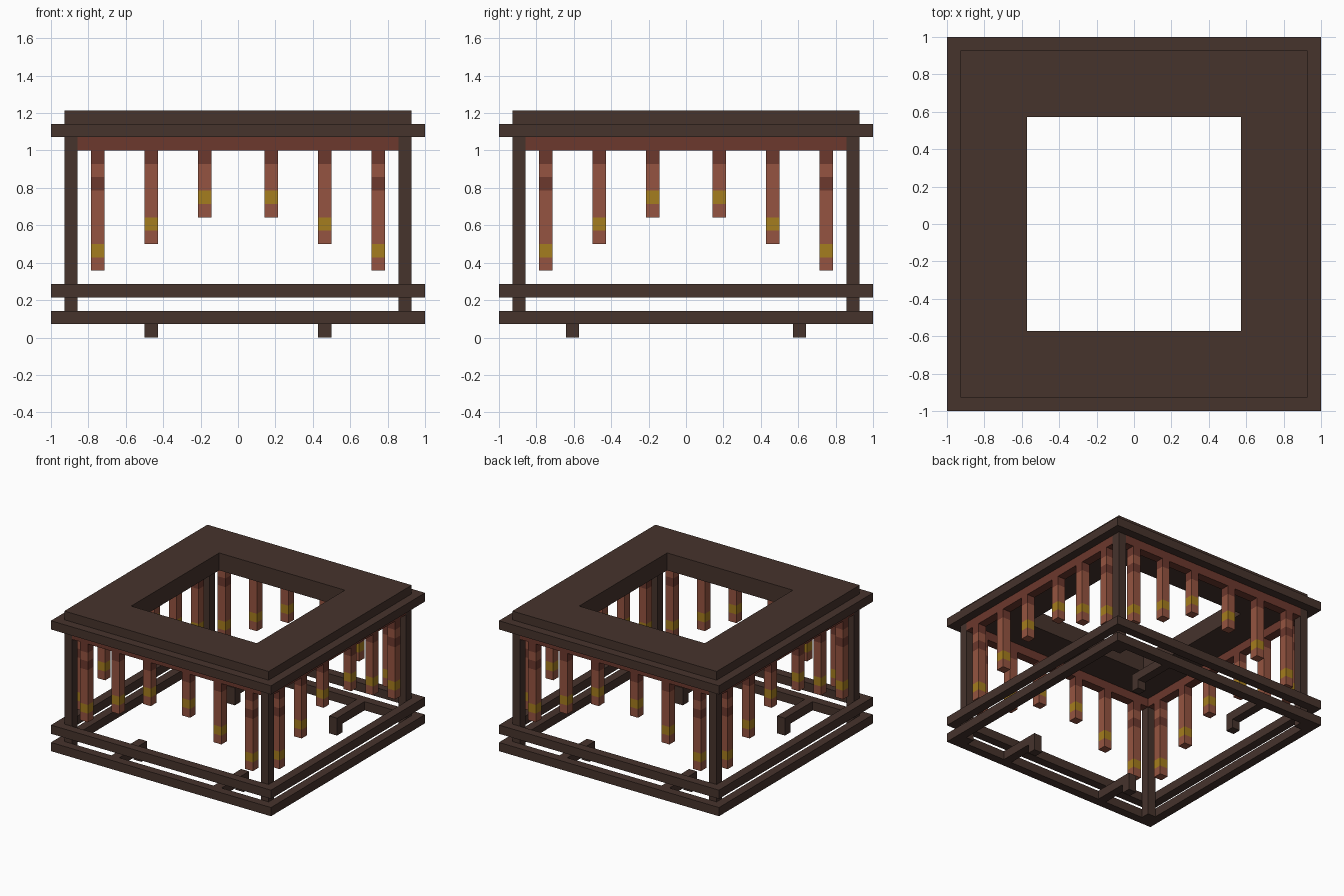
import bpy
import bmesh
from mathutils import Vector

cube = bpy.data.objects.get("Cube")
if cube:
    bpy.data.objects.remove(cube, do_unlink=True)

U = 1 / 14  # thickness of every timber


def srgb(*rgb):
    return tuple(((c / 255 + 0.055) / 1.055) ** 2.4 for c in rgb) + (1.0,)


def material(name, colour):
    mat = bpy.data.materials.new(name)
    mat.use_nodes = True
    mat.diffuse_color = colour
    bsdf = next(n for n in mat.node_tree.nodes if n.type == 'BSDF_PRINCIPLED')
    bsdf.inputs["Base Color"].default_value = colour
    return mat


DARK = material("dark_brown_wood", srgb(70, 51, 44))
RED = material("deep_red_wood", srgb(108, 56, 45))
CLAY = material("light_terracotta", srgb(149, 84, 65))
GOLD = material("gold_band", srgb(165, 125, 30))


def finish(bm, name, mats):
    bmesh.ops.recalc_face_normals(bm, faces=bm.faces[:])
    mesh = bpy.data.meshes.new(name)
    bm.to_mesh(mesh)
    bm.free()
    for m in mats:
        mesh.materials.append(m)
    obj = bpy.data.objects.new(name, mesh)
    bpy.context.collection.objects.link(obj)
    return obj


def box_bmesh(lo, hi):
    bm = bmesh.new()
    bmesh.ops.create_cube(bm, size=1)
    lo, hi = Vector(lo), Vector(hi)
    for v in bm.verts:
        v.co = (lo + hi) / 2 + v.co * (hi - lo)
    return bm


def box(name, lo, hi, mat):
    return finish(box_bmesh(lo, hi), name, [mat])


def frame(name, outer, inner, z0, z1):
    """Square ring: a rectangular section carried round four corners."""
    bm = bmesh.new()
    section = [(outer, z0), (outer, z1), (inner, z1), (inner, z0)]
    rings = [[bm.verts.new((sx * r, sy * r, z)) for r, z in section]
             for sx, sy in ((1, 1), (-1, 1), (-1, -1), (1, -1))]
    for i in range(4):
        a, b = rings[i], rings[(i + 1) % 4]
        for j in range(4):
            k = (j + 1) % 4
            bm.faces.new((a[j], a[k], b[k], b[j]))
    return finish(bm, name, [DARK])


def hanging_rod(name, x, y, length, extra_band):
    """Square rod below z = 14U, cut into coloured bands one unit tall."""
    top = 14 * U
    bottom = top - length * U
    bm = box_bmesh((x - U / 2, y - U / 2, bottom), (x + U / 2, y + U / 2, top))
    bands = [(top - U, top, 1), (bottom + U, bottom + 2 * U, 2)]
    if extra_band:
        bands.append((top - 3 * U, top - 2 * U, 1))
    for z in {round(b, 5) for band in bands for b in band[:2]}:
        if bottom + 0.01 < z < top - 0.01:
            bmesh.ops.bisect_plane(bm, geom=bm.verts[:] + bm.edges[:] + bm.faces[:],
                                   plane_co=(0, 0, z), plane_no=(0, 0, 1))
    for f in bm.faces:
        z = f.calc_center_median().z
        for z0, z1, index in bands:
            if z0 < z < z1 + 0.001:
                f.material_index = index
    finish(bm, name, [CLAY, RED, GOLD])


# Base rails and roof layers
frame("lower_rail", 1, 13 * U, U, 2 * U)
frame("upper_rail", 1, 13 * U, 3 * U, 4 * U)
frame("roof_eave", 1, 8 * U, 15 * U, 16 * U)
frame("roof_slab", 13 * U, 8 * U, 16 * U, 17 * U)

# Corner posts, feet and the arms that tie the feet to the lower rail
for sx, side in ((-1, "right"), (1, "left")):
    for sy, end in ((-1, "front"), (1, "back")):
        tag = f"{end}_{side}"
        px, py = sx * 12.5 * U, sy * 12.5 * U
        box(f"post_{tag}", (px - U / 2, py - U / 2, U), (px + U / 2, py + U / 2, 15 * U), DARK)
        fx, fy = sx * 6.5 * U, sy * 8.5 * U
        box(f"foot_{tag}", (fx - U / 2, fy - U / 2, 0), (fx + U / 2, fy + U / 2, U), DARK)
        y0, y1 = sorted((sy * 8 * U, sy * 13 * U))
        box(f"foot_arm_{tag}", (fx - U / 2, y0, U), (fx + U / 2, y1, 2 * U), DARK)

# Red beams between the posts, with rods growing longer towards the corners
ROW = [(-10.5, 9), (-6.5, 7), (-2.5, 5), (2.5, 5), (6.5, 7), (10.5, 9)]
for s, along_x, side in ((-1, True, "front"), (1, True, "back"),
                         (-1, False, "right"), (1, False, "left")):
    c = s * 12.5 * U
    lo, hi = (-12 * U, c - U / 2), (12 * U, c + U / 2)
    if not along_x:
        lo, hi = lo[::-1], hi[::-1]
    box(f"beam_{side}", (*lo, 14 * U), (*hi, 15 * U), RED)
    for i, (p, length) in enumerate(ROW):
        x, y = (p * U, c) if along_x else (c, p * U)
        hanging_rod(f"rod_{side}_{i + 1}", x, y, length, length == 9)
